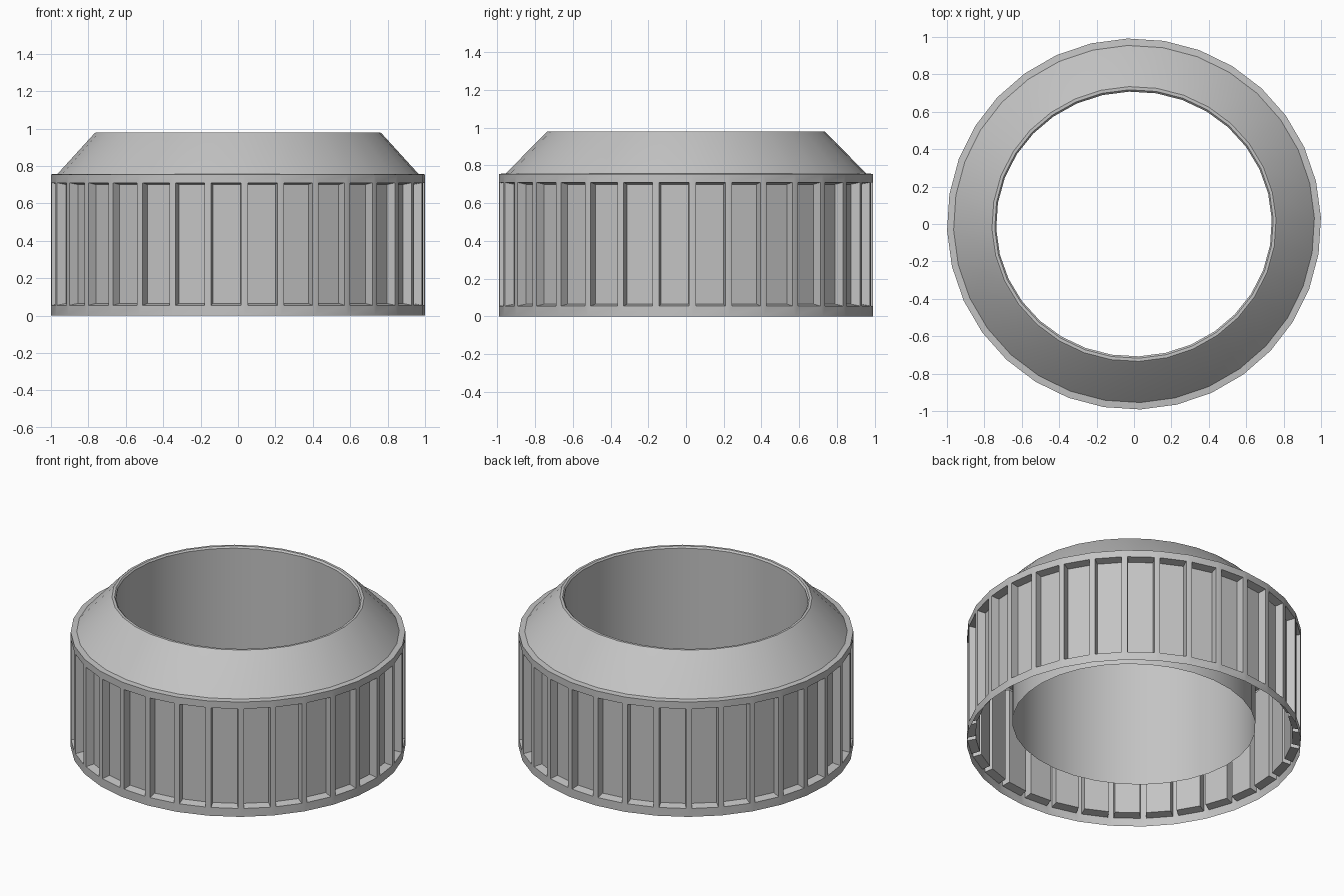
import bpy, bmesh, math
from mathutils import Vector

if "Cube" in bpy.data.objects:
    bpy.data.objects.remove(bpy.data.objects["Cube"])

N = 32                      # sides of the collar
TURN = math.radians(2)      # small rotation of the polygon
WALL_TOP = 0.755
DEPTH = 0.05                # recess of the grip panels

grey = bpy.data.materials.new("plain_grey")
grey.diffuse_color = (0.55, 0.55, 0.55, 1)
grey.use_nodes = True
grey.node_tree.nodes["Principled BSDF"].inputs["Base Color"].default_value = grey.diffuse_color


def point(i, rx, ry, z):
    a = TURN + 2 * math.pi * i / N
    return Vector((rx * math.cos(a), ry * math.sin(a), z))


def finish(bm, name):
    bmesh.ops.remove_doubles(bm, verts=bm.verts, dist=1e-5)
    me = bpy.data.meshes.new(name)
    bm.to_mesh(me)
    bm.free()
    me.materials.append(grey)
    ob = bpy.data.objects.new(name, me)
    bpy.context.collection.objects.link(ob)
    bpy.context.view_layer.objects.active = ob
    ob.select_set(True)
    bpy.ops.object.shade_smooth_by_angle(angle=math.radians(32))
    ob.select_set(False)
    return ob


# Ribbed grip wall: each side is a frame with a recessed panel
bm = bmesh.new()
for i in range(N):
    a, b = point(i, 1, 0.992, 0), point(i + 1, 1, 0.992, 0)
    mid = (a + b) / 2
    inward = -Vector((mid.x, mid.y, 0)).normalized()

    def quad(margin, low, high, push):
        l, r = a.lerp(b, margin), a.lerp(b, 1 - margin)
        return [bm.verts.new(p + Vector((0, 0, z)) + inward * push)
                for p, z in ((l, low), (r, low), (r, high), (l, high))]

    outer = quad(0, 0, WALL_TOP, 0)
    frame = quad(0.09, 0.055, 0.71, 0)
    panel = quad(0.12, 0.065, 0.70, DEPTH)
    for k in range(4):
        n = (k + 1) % 4
        bm.faces.new((outer[k], outer[n], frame[n], frame[k]))
        bm.faces.new((frame[k], frame[n], panel[n], panel[k]))
    bm.faces.new(panel)
finish(bm, "grip_wall")

# Shoulder cone, rounded lip and inner sleeve
profile = [(1, 0.992, WALL_TOP), (0.965, 0.955, WALL_TOP + 0.003),
           (0.77, 0.745, 0.972), (0.76, 0.735, 0.98), (0.745, 0.718, 0.98),
           (0.737, 0.708, 0.97), (0.737, 0.708, 0.13)]
bm = bmesh.new()
rings = [[bm.verts.new(point(i, *p)) for i in range(N)] for p in profile]
for lo, hi in zip(rings, rings[1:]):
    for i in range(N):
        j = (i + 1) % N
        bm.faces.new((lo[i], lo[j], hi[j], hi[i]))
finish(bm, "shoulder_and_sleeve")
